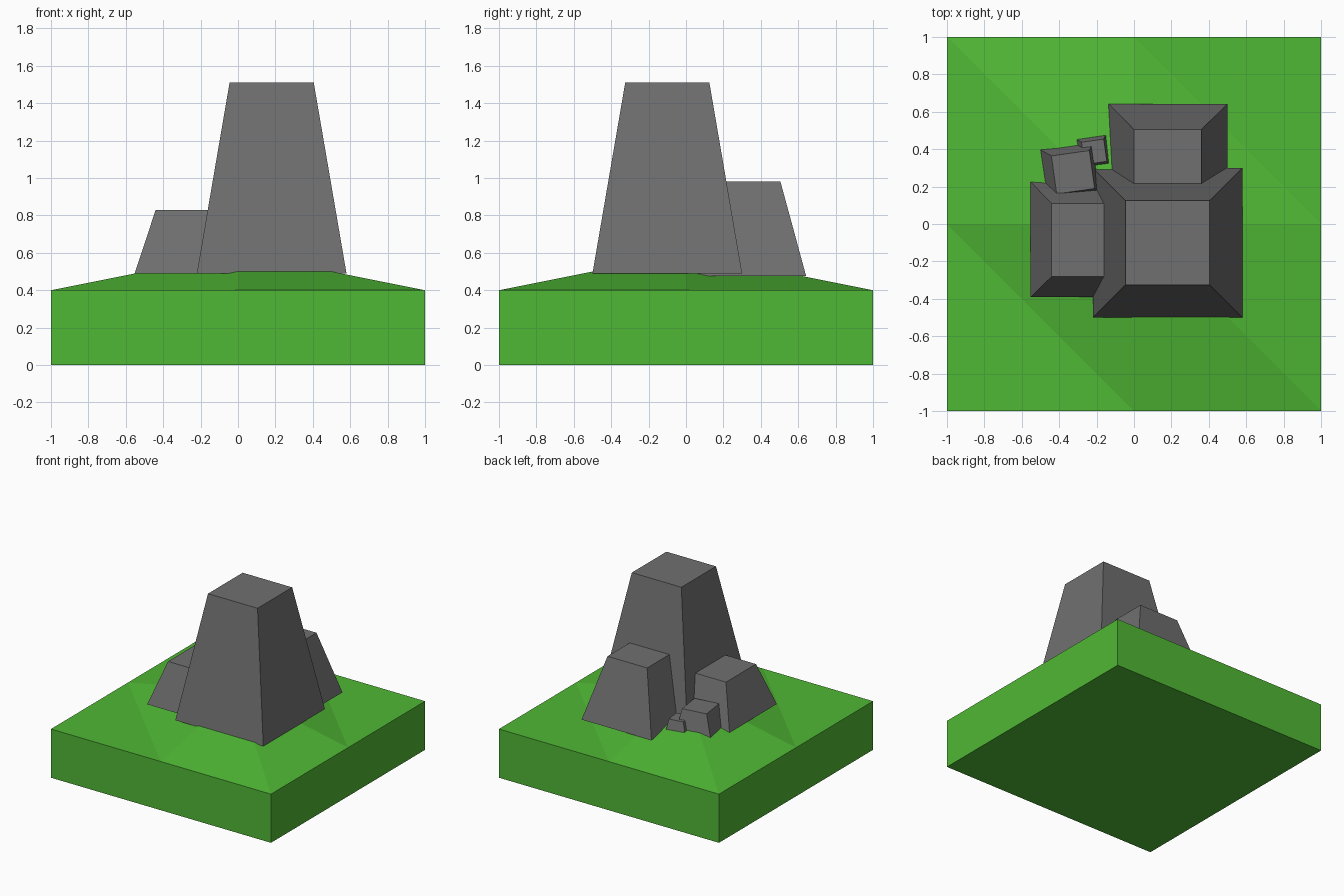
import bpy
from math import radians
from mathutils import Matrix, Vector

if "Cube" in bpy.data.objects:
    bpy.data.objects.remove(bpy.data.objects["Cube"])


def make_mesh(name, verts, faces):
    mesh = bpy.data.meshes.new(name)
    mesh.from_pydata(verts, [], faces)
    obj = bpy.data.objects.new(name, mesh)
    bpy.context.collection.objects.link(obj)
    return obj


def square(cx, cy, size, z, turn):
    rot = Matrix.Rotation(radians(turn), 3, 'Z')
    return [Vector((cx, cy, z)) + rot @ Vector((sx * size / 2, sy * size / 2, 0))
            for sx, sy in ((-1, -1), (1, -1), (1, 1), (-1, 1))]


def rock(name, base, top, turn=0):
    """Tapered block; base and top are (x, y, size, z)."""
    verts = square(*base, turn) + square(*top, turn)
    sides = [(i, (i + 1) % 4, (i + 1) % 4 + 4, i + 4) for i in range(4)]
    return make_mesh(name, verts, sides + [(3, 2, 1, 0), (4, 5, 6, 7)])


# Grass block: a 2 x 2 grid with its middle raised, all diagonals one way
verts = [(x, y, 0.6 if x == y == 0 else 0.4) for y in (-1, 0, 1) for x in (-1, 0, 1)]
faces = []
for row in (0, 3):
    for a in (row, row + 1):
        faces += [(a, a + 1, a + 3), (a + 1, a + 4, a + 3)]
rim = [0, 1, 2, 5, 8, 7, 6, 3]
verts += [(verts[i][0], verts[i][1], 0) for i in rim]
for i, a in enumerate(rim):
    j = (i + 1) % 8
    faces.append((9 + i, 9 + j, rim[j], a))
faces.append(tuple(range(16, 8, -1)))
ground = make_mesh("grass_block", verts, faces)
green = bpy.data.materials.new("grass_green")
green.diffuse_color = (0.08, 0.48, 0.035, 1)
green.use_nodes = True
green.node_tree.nodes["Principled BSDF"].inputs["Base Color"].default_value = green.diffuse_color
ground.data.materials.append(green)

# Rocks
stone = bpy.data.materials.new("stone_grey")
stone.diffuse_color = (0.16, 0.16, 0.16, 1)
stone.use_nodes = True
stone.node_tree.nodes["Principled BSDF"].inputs["Base Color"].default_value = stone.diffuse_color
rocks = [
    rock("main_rock", (0.18, -0.10, 0.80, 0.49), (0.18, -0.10, 0.45, 1.51)),
    rock("back_rock", (0.182, 0.325, 0.635, 0.475), (0.18, 0.325, 0.36, 0.98)),
    rock("left_rock", (-0.245, -0.083, 0.615, 0.49), (-0.245, -0.085, 0.39, 0.83)),
    rock("small_rock", (-0.34, 0.275, 0.295, 0.48), (-0.326, 0.277, 0.205, 0.667), 8),
    rock("pebble", (-0.22, 0.385, 0.17, 0.48), (-0.213, 0.386, 0.12, 0.585), 8),
]
for r in rocks:
    r.data.materials.append(stone)
